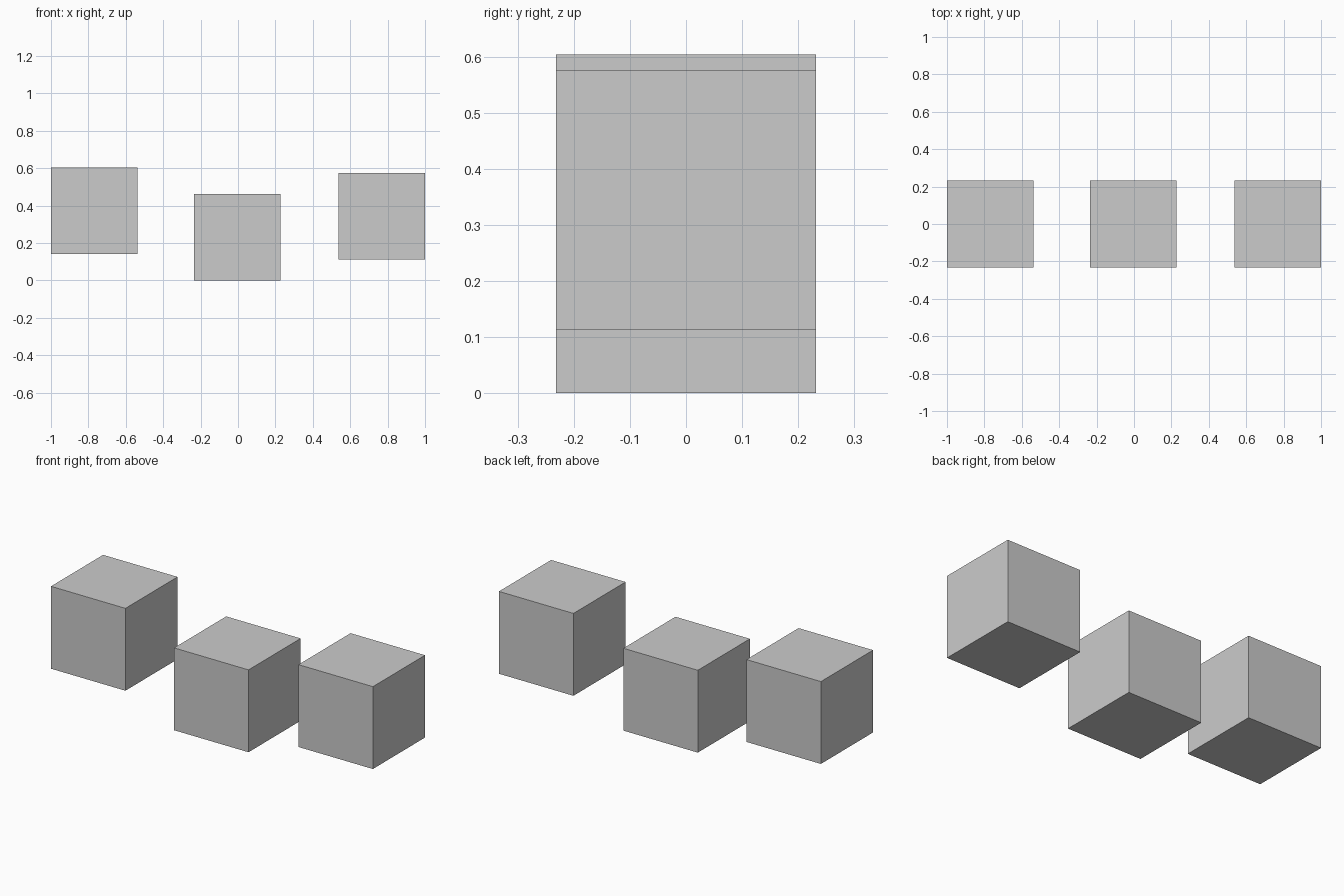
import bpy

if "Cube" in bpy.data.objects:
    bpy.data.objects.remove(bpy.data.objects["Cube"])

SIZE = 0.4625


def cube(name, x, base):
    bpy.ops.mesh.primitive_cube_add(size=SIZE, location=(x, 0, base + SIZE / 2))
    bpy.context.object.name = name


# Three equal cubes in a row at different heights
cube("left_cube", -1 + SIZE / 2, 0.141)
cube("middle_cube", -0.004, 0.0)
cube("right_cube", 1 - SIZE / 2, 0.1125)
